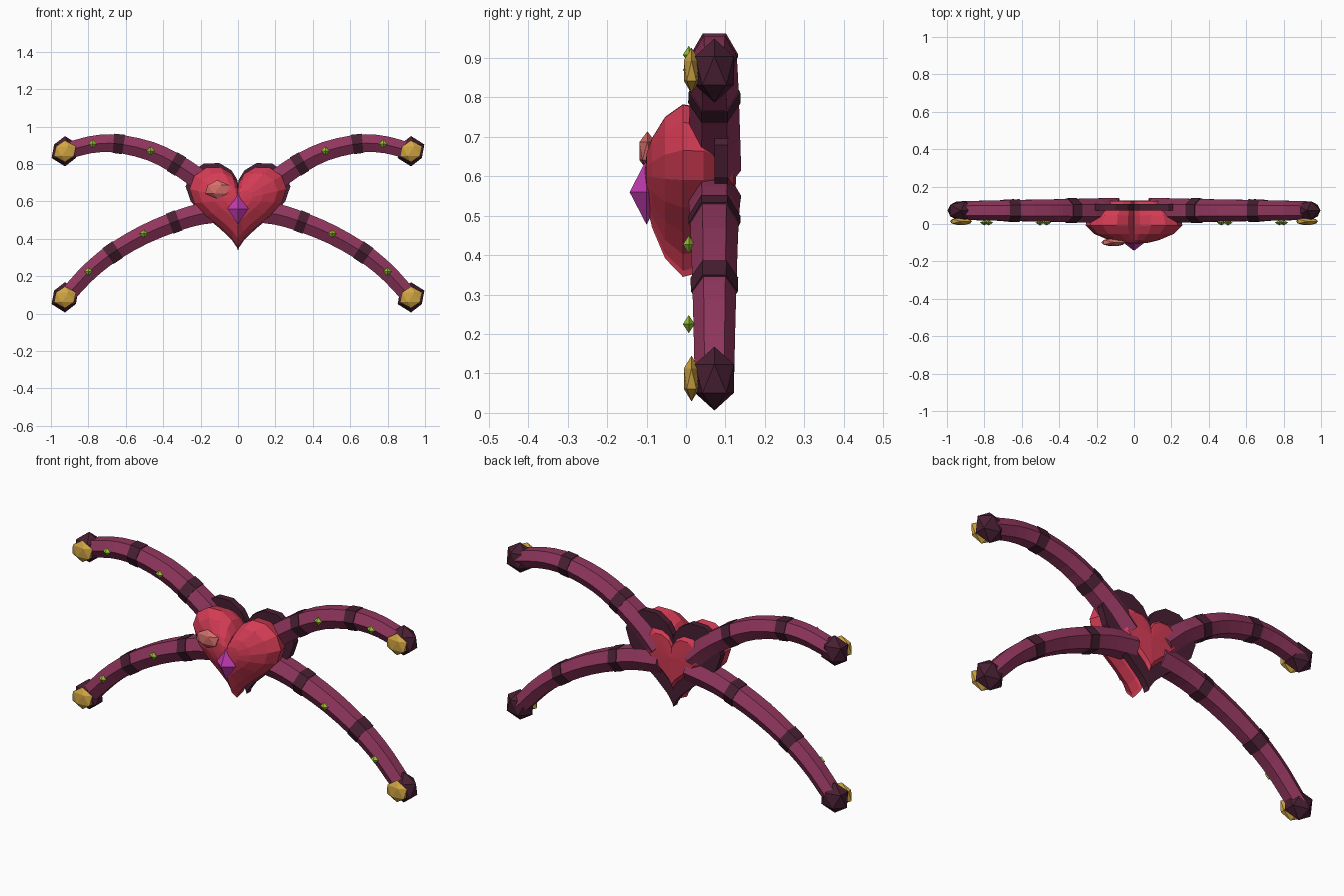
import bpy, bmesh, math
from mathutils import Vector

if "Cube" in bpy.data.objects:
    bpy.data.objects.remove(bpy.data.objects["Cube"])


def material(name, rgb):
    m = bpy.data.materials.new(name)
    m.diffuse_color = (*rgb, 1)
    m.use_nodes = True
    m.node_tree.nodes["Principled BSDF"].inputs["Base Color"].default_value = m.diffuse_color
    return m


RED = material("heart red", (0.66, 0.045, 0.09))
DARK = material("dark plum", (0.065, 0.014, 0.032))
BERRY = material("berry", (0.28, 0.037, 0.11))
GOLD = material("gold", (0.64, 0.38, 0.055))
GREEN = material("lime", (0.31, 0.56, 0.03))
MAGENTA = material("magenta", (0.56, 0.045, 0.46))
SALMON = material("salmon", (0.66, 0.16, 0.15))


def finish(name, bm, mat):
    bmesh.ops.recalc_face_normals(bm, faces=bm.faces)
    me = bpy.data.meshes.new(name)
    bm.to_mesh(me)
    bm.free()
    me.materials.append(mat)
    ob = bpy.data.objects.new(name, me)
    bpy.context.collection.objects.link(ob)
    return ob


def loft(name, rings, mat, poles=None):
    """Skin a list of closed rings; close ends with fans to poles or flat caps."""
    bm = bmesh.new()
    vs = [[bm.verts.new(p) for p in r] for r in rings]
    n = len(vs[0])
    for a, b in zip(vs, vs[1:]):
        for i in range(n):
            j = (i + 1) % n
            bm.faces.new((a[i], a[j], b[j], b[i]))
    for k, end in enumerate((vs[0], vs[-1])):
        if poles:
            tip = bm.verts.new(poles[k])
            for i in range(n):
                bm.faces.new((end[i], end[(i + 1) % n], tip))
        else:
            bm.faces.new(end)
    return finish(name, bm, mat)


def heart_ring(y, sx, sz, z0, n=24):
    ring = []
    for i in range(n):
        t = 2 * math.pi * i / n
        x = 16 * math.sin(t) ** 3
        z = 13 * math.cos(t) - 5 * math.cos(2 * t) - 2 * math.cos(3 * t) - math.cos(4 * t)
        ring.append((x * sx, y, z0 + z * sz))
    return ring


def ico(name, loc, size, mat):
    bm = bmesh.new()
    bmesh.ops.create_icosphere(bm, subdivisions=1, radius=1)
    for v in bm.verts:
        v.co = Vector([v.co[i] * size[i] + loc[i] for i in range(3)])
    return finish(name, bm, mat)


def octahedron(name, loc, size, mat):
    x, y, z = loc
    a, b, c = size
    ring = [(x + a, y, z), (x, y + b, z), (x - a, y, z), (x, y - b, z)]
    return loft(name, [ring], mat, [(x, y, z + c), (x, y, z - c)])


# Puffed heart and the dark plate behind it
profile = [(-0.1, 0.3), (-0.086, 0.52), (-0.053, 0.82), (-0.008, 1),
           (0.045, 0.95), (0.09, 0.78), (0.122, 0.58)]
loft("heart", [heart_ring(y, 0.0162 * s, 0.0153 * s, 0.605) for y, s in profile],
     RED, [(0, -0.105, 0.605), (0, 0.127, 0.605)])
loft("heart_backing_plate", [heart_ring(y, 0.0175, 0.0164, 0.614) for y in (0.072, 0.107)], DARK)

# Centre gem and highlight facet on the heart
octahedron("centre_gem", (0, -0.1, 0.56), (0.056, 0.043, 0.083), MAGENTA)
ico("heart_highlight", (-0.11, -0.098, 0.664), (0.073, 0.024, 0.05), SALMON)

# Arms
YC = 0.072


def path_point(pts, u):
    """Catmull-Rom position along the control points, u in 0..1."""
    n = len(pts) - 1
    i = min(int(u * n), n - 1)
    t = u * n - i
    p1, p2 = pts[i], pts[i + 1]
    p0 = pts[i - 1] if i else 2 * p1 - p2
    p3 = pts[i + 2] if i + 2 <= n else 2 * p2 - p1
    return 0.5 * (2 * p1 + (p2 - p0) * t + (2 * p0 - 5 * p1 + 4 * p2 - p3) * t ** 2
                  + (3 * p1 - p0 - 3 * p2 + p3) * t ** 3)


def tube(name, pts, side, u0, u1, steps, extra, mat):
    rings = []
    for k in range(steps + 1):
        u = u0 + (u1 - u0) * k / steps
        c = path_point(pts, u)
        d = (path_point(pts, min(u + 0.01, 1)) - path_point(pts, max(u - 0.01, 0))).normalized()
        r = 0.068 - 0.018 * u + extra
        ring = []
        for i in range(6):
            a = i * math.pi / 3
            h = r * math.sin(a)
            ring.append((side * (c.x - d.y * h), YC + r * math.cos(a), c.y + d.x * h))
        rings.append(ring)
    loft(name, rings, mat)


arms = {
    "upper": ([(0.1, 0.615), (0.2, 0.71), (0.33, 0.80), (0.467, 0.868), (0.64, 0.908),
               (0.777, 0.905), (0.922, 0.868)], [(0.467, 0.87), (0.777, 0.908)]),
    "lower": ([(0.08, 0.55), (0.22, 0.528), (0.34, 0.49), (0.503, 0.422), (0.67, 0.325),
               (0.80, 0.22), (0.922, 0.087)], [(0.503, 0.427), (0.80, 0.225)]),
}
for level, (path, studs) in arms.items():
    pts = [Vector(p) for p in path]
    for side, label in ((-1, "left"), (1, "right")):
        tag = f"{level}_{label}"
        tube(f"{tag}_arm", pts, side, 0, 1, 14, 0, BERRY)
        # Dark bands
        for u in (2 / 6, 4 / 6):
            tube(f"{tag}_band", pts, side, u - 0.029, u + 0.029, 1, 0.004, DARK)
        # Lime studs along the front
        for x, z in studs:
            octahedron(f"{tag}_stud", (side * x, 0.007, z), (0.023, 0.015, 0.023), GREEN)
        # Tip knob with gold cap
        x, z = pts[-1]
        ico(f"{tag}_tip", (side * 0.925, YC, z), (0.08, 0.058, 0.081), DARK)
        ico(f"{tag}_tip_cap", (side * 0.925, 0.014, z), (0.066, 0.023, 0.058), GOLD)
